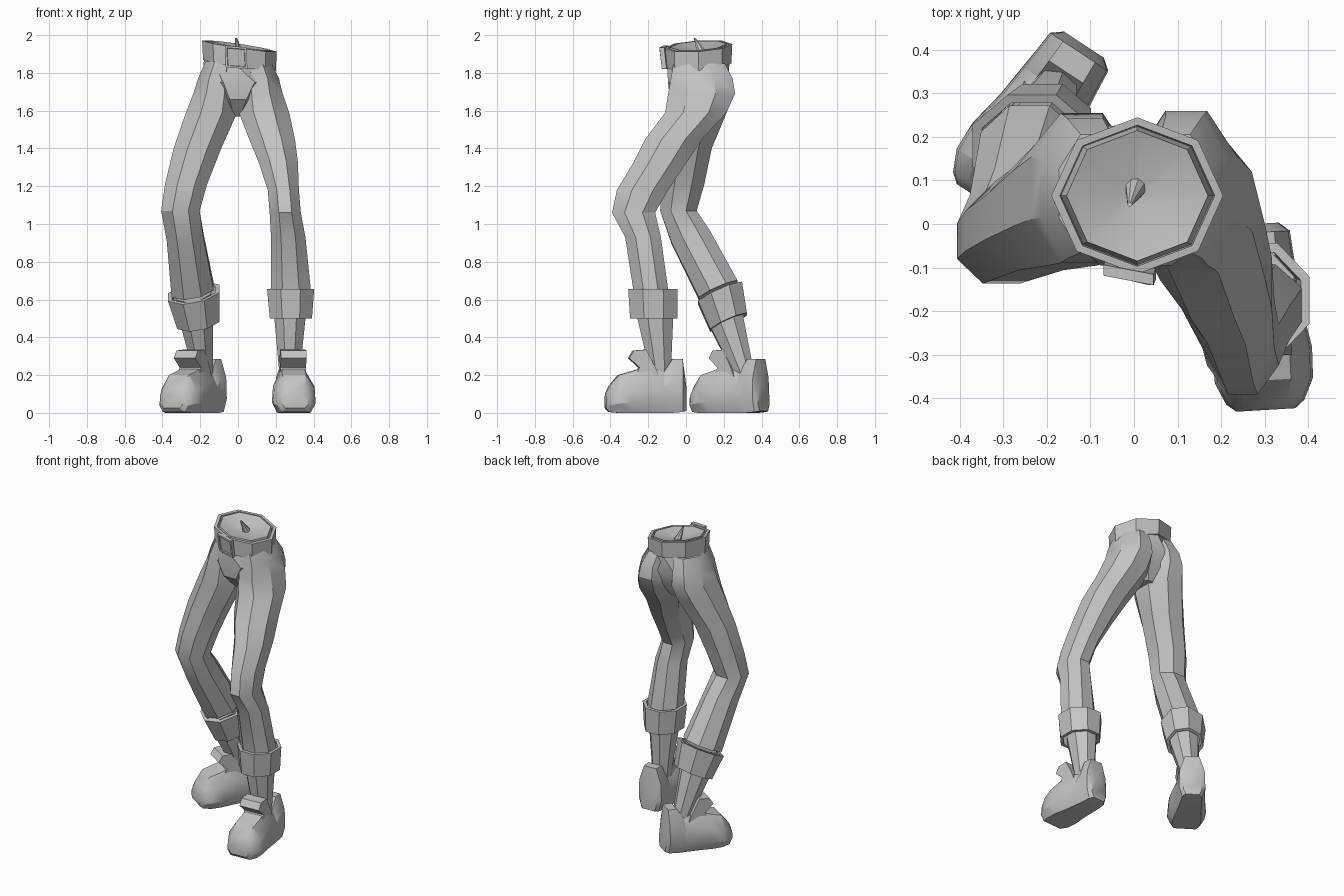
import bpy
import bmesh
import math
from mathutils import Vector

cube = bpy.data.objects.get("Cube")
if cube:
    bpy.data.objects.remove(cube, do_unlink=True)

grey = bpy.data.materials.new("plain grey")
grey.use_nodes = True
grey.diffuse_color = (0.55, 0.55, 0.55, 1)
grey.node_tree.nodes["Principled BSDF"].inputs["Base Color"].default_value = grey.diffuse_color

SIDES = 8


def ring(x0, x1, y0, y1, z, slope_x=0, slope_y=0, turned=True):
    """Octagon filling the given extents, optionally tilted."""
    cx, cy = (x0 + x1) / 2, (y0 + y1) / 2
    phase = math.pi / SIDES if turned else 0
    grow = 1.05 if turned else 1
    points = []
    for i in range(SIDES):
        angle = phase + math.tau * i / SIDES
        dx = math.cos(angle) * (x1 - x0) / 2 * grow
        dy = math.sin(angle) * (y1 - y0) / 2 * grow
        points.append(Vector((cx + dx, cy + dy, z + slope_x * dx + slope_y * dy)))
    return points


def scaled(points, factor):
    """Copy of a ring shrunk or grown about its centre."""
    centre = sum(points, Vector()) / len(points)
    return [centre + (p - centre) * factor for p in points]


def loft(name, rings, closed=False):
    """Skin a list of point loops; cap the ends or join them into a band."""
    bm = bmesh.new()
    loops = [[bm.verts.new(p) for p in points] for points in rings]
    pairs = list(zip(loops, loops[1:]))
    if closed:
        pairs.append((loops[-1], loops[0]))
    else:
        bm.faces.new(loops[0])
        bm.faces.new(loops[-1])
    for low, high in pairs:
        for i in range(len(low)):
            j = (i + 1) % len(low)
            bm.faces.new((low[i], low[j], high[j], high[i]))
    bmesh.ops.recalc_face_normals(bm, faces=bm.faces)
    mesh = bpy.data.meshes.new(name)
    bm.to_mesh(mesh)
    bm.free()
    obj = bpy.data.objects.new(name, mesh)
    bpy.context.collection.objects.link(obj)
    mesh.materials.append(grey)
    bpy.ops.object.select_all(action="DESELECT")
    obj.select_set(True)
    bpy.context.view_layer.objects.active = obj
    bpy.ops.object.shade_smooth_by_angle(angle=math.radians(30))


def band(name, bottom, top, inner):
    """Hollow band, open through the middle."""
    loft(name, [bottom, top, scaled(top, inner), scaled(bottom, inner)], closed=True)


# Hips, with a shallow dish closing the waist
TILT = (-0.15, 0.06)
loft("hips", [
    ring(-0.02, 0.02, 0.04, 0.08, 1.91, *TILT, turned=False),
    ring(-0.155, 0.17, -0.085, 0.215, 1.945, *TILT, turned=False),
    ring(-0.18, 0.19, -0.1, 0.23, 1.84, *TILT, turned=False),
    ring(-0.2, 0.21, -0.1, 0.228, 1.75),
    ring(-0.11, 0.11, -0.09, 0.2, 1.66),
    ring(-0.05, 0.04, -0.01, 0.15, 1.57),
])
loft("waist_spike", [
    ring(-0.02, 0.03, 0.06, 0.12, 1.9),
    ring(-0.015, -0.005, 0.04, 0.05, 1.985),
])

# Belt and buckle
band("belt",
     ring(-0.185, 0.2, -0.11, 0.24, 1.84, *TILT, turned=False),
     ring(-0.19, 0.205, -0.115, 0.245, 1.942, *TILT, turned=False), 0.9)


def plate(y, grow):
    corners = ((-0.065, 1.83), (0.05, 1.82), (0.045, 1.935), (-0.07, 1.945))
    cx, cz = -0.01, 1.88
    return [Vector((cx + (x - cx) * grow, y - (z - cz) * 0.12 - x * 0.2, cz + (z - cz) * grow))
            for x, z in corners]


loft("buckle", [plate(-0.1, 1), plate(-0.125, 1), plate(-0.125, 0.82), plate(-0.118, 0.78)])

# Trouser legs
left_leg = [
    (0.01, 0.18, -0.07, 0.21, 1.85),
    (0.01, 0.22, -0.085, 0.252, 1.77),
    (0.0, 0.24, -0.1, 0.265, 1.69),
    (0.0, 0.275, -0.115, 0.22, 1.59),
    (0.055, 0.305, -0.22, 0.09, 1.45),
    (0.105, 0.32, -0.28, 0.01, 1.33),
    (0.155, 0.325, -0.37, -0.09, 1.18),
    (0.165, 0.335, -0.395, -0.16, 1.06),
    (0.172, 0.36, -0.325, -0.13, 0.93),
    (0.17, 0.39, -0.28, -0.09, 0.64),
]
right_leg = [
    (-0.175, 0.0, -0.07, 0.21, 1.86),
    (-0.215, -0.01, -0.085, 0.248, 1.77),
    (-0.24, 0.0, -0.095, 0.26, 1.69),
    (-0.28, 0.0, -0.1, 0.22, 1.59),
    (-0.345, -0.085, -0.11, 0.14, 1.4),
    (-0.39, -0.16, -0.13, 0.1, 1.21),
    (-0.41, -0.2, -0.14, 0.06, 1.07),
    (-0.38, -0.18, -0.08, 0.13, 0.93, 0.1, 0.3),
    (-0.355, -0.125, 0.065, 0.275, 0.65, 0.17, 0.44),
]
for name, sections in (("left_leg", left_leg), ("right_leg", right_leg)):
    loft(name, [ring(*s) for s in sections])

# Rolled cuffs
LEAN = (0.17, 0.44)
band("left_cuff", ring(0.165, 0.395, -0.3, -0.04, 0.5),
     ring(0.15, 0.407, -0.31, -0.04, 0.655), 0.84)
band("right_cuff", ring(-0.325, -0.095, 0.125, 0.325, 0.48, *LEAN),
     ring(-0.375, -0.095, 0.06, 0.3, 0.635, *LEAN), 0.84)

# Ankles
loft("left_ankle", [ring(0.18, 0.37, -0.26, -0.06, 0.64), ring(0.19, 0.36, -0.26, -0.065, 0.5),
                    ring(0.22, 0.325, -0.185, -0.08, 0.18)])
loft("right_ankle", [ring(-0.33, -0.14, 0.08, 0.26, 0.63, *LEAN),
                     ring(-0.3, -0.13, 0.135, 0.305, 0.47, *LEAN),
                     ring(-0.23, -0.13, 0.265, 0.36, 0.2, *LEAN)])

# Shoes: sections run from heel to toe as (distance, half width, bottom, top)
SHOE = [
    (0.0, 0.055, 0.01, 0.14), (0.02, 0.08, 0.005, 0.285), (0.075, 0.085, 0.0, 0.285),
    (0.12, 0.09, 0.0, 0.215), (0.2, 0.098, 0.0, 0.25), (0.29, 0.115, 0.0, 0.22),
    (0.36, 0.113, 0.0, 0.2), (0.41, 0.09, 0.005, 0.14), (0.428, 0.068, 0.025, 0.1),
]
HALF_SECTION = [(0.75, 0), (1, 0.25), (0.95, 0.65), (0.55, 1)]
SECTION = HALF_SECTION + [(-s, h) for s, h in reversed(HALF_SECTION)]
TONGUE = [(0.14, 0.18), (0.28, 0.18), (0.25, 0.24), (0.305, 0.29),
          (0.28, 0.33), (0.215, 0.335), (0.17, 0.25)]


def shoe(side, heel, direction):
    forward = Vector((*direction, 0)).normalized()
    across = Vector((-forward.y, forward.x, 0))
    start = Vector((*heel, 0))

    def place(u, s, z):
        return start + forward * u + across * s + Vector((0, 0, z))

    loft(side + "_shoe", [[place(u, s * w, low + h * (top - low)) for s, h in SECTION]
                          for u, w, low, top in SHOE])
    loft(side + "_shoe_tongue", [[place(u, s, z) for u, z in TONGUE] for s in (-0.068, 0.068)])


shoe("left", (0.277, 0.0), (0.06, -1))
shoe("right", (-0.115, 0.412), (-0.55, -0.835))
